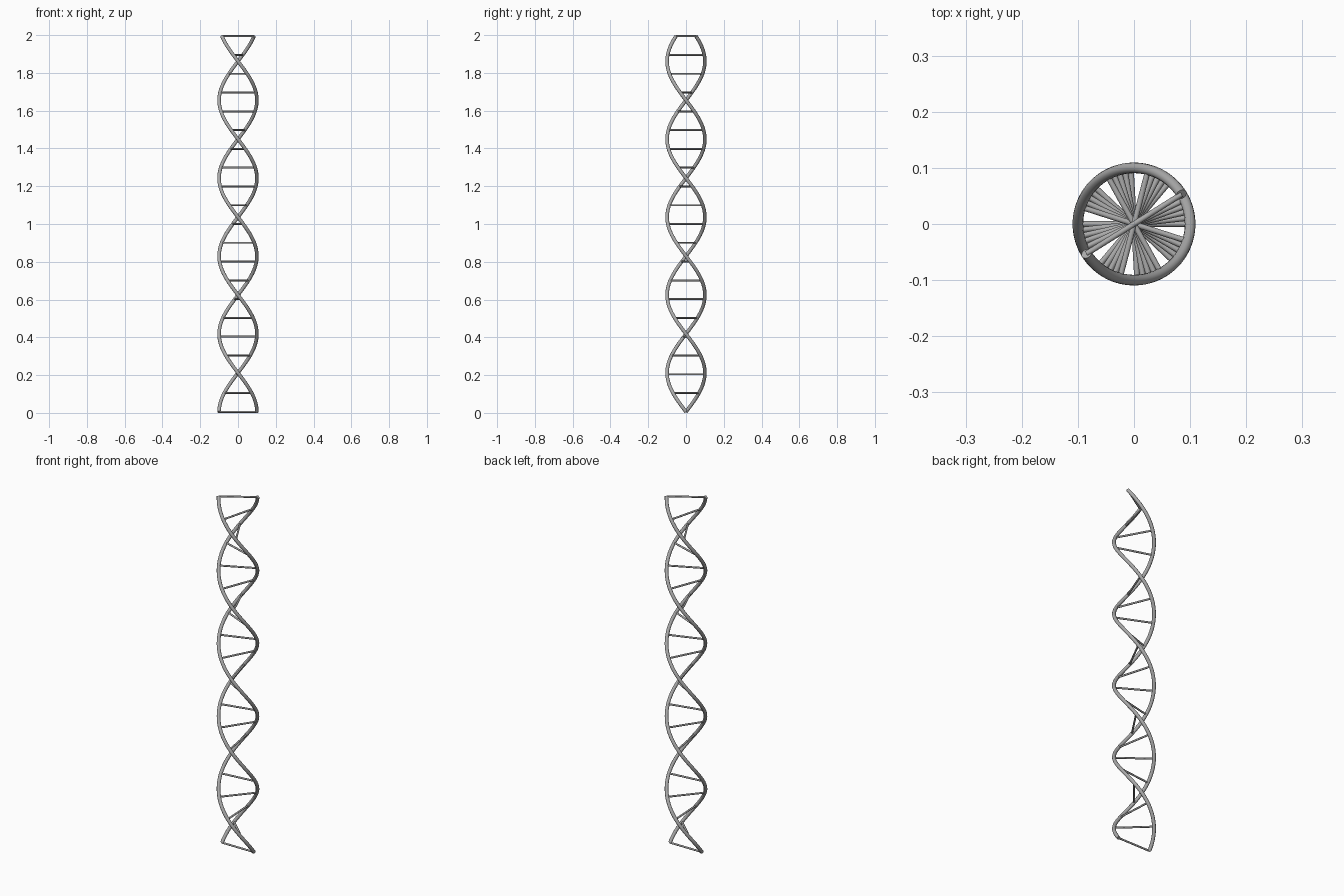
import bpy
from math import cos, sin, pi, radians

if "Cube" in bpy.data.objects:
    bpy.data.objects.remove(bpy.data.objects["Cube"])

RADIUS, TUBE, RUNG = 0.1, 0.0095, 0.005
Z0, Z1 = 0.0057, 1.9943
TWIST = -radians(868)          # total twist, clockwise going up
STEPS, RUNGS = 240, 21

# Dark grey for all parts
grey = bpy.data.materials.new("dark_grey")
grey.diffuse_color = (0.4, 0.4, 0.4, 1)
grey.use_nodes = True
grey.node_tree.nodes["Principled BSDF"].inputs["Base Color"].default_value = grey.diffuse_color


def helix_point(t, phase=0.0):
    a = TWIST * t + phase
    return (RADIUS * cos(a), RADIUS * sin(a), Z0 + (Z1 - Z0) * t)


def finish(ob):
    ob.data.materials.append(grey)
    bpy.ops.object.shade_smooth_by_angle(angle=radians(40))


def strand(name, phase):
    cu = bpy.data.curves.new(name, 'CURVE')
    cu.dimensions = '3D'
    cu.bevel_depth = TUBE
    cu.bevel_resolution = 4
    cu.use_fill_caps = True
    sp = cu.splines.new('POLY')
    sp.points.add(STEPS)
    for i, p in enumerate(sp.points):
        p.co = (*helix_point(i / STEPS, phase), 1)
    ob = bpy.data.objects.new(name, cu)
    bpy.context.collection.objects.link(ob)
    bpy.ops.object.select_all(action='DESELECT')
    ob.select_set(True)
    bpy.context.view_layer.objects.active = ob
    bpy.ops.object.convert(target='MESH')
    finish(bpy.context.object)


# Two twisted side rails
strand("strand_a", 0.0)
strand("strand_b", pi)

# Horizontal rungs joining the rails
for i in range(RUNGS):
    t = i / (RUNGS - 1)
    bpy.ops.mesh.primitive_cylinder_add(
        vertices=12, radius=RUNG, depth=2 * RADIUS,
        location=(0, 0, helix_point(t)[2]), rotation=(0, pi / 2, TWIST * t))
    bpy.context.object.name = f"rung_{i + 1:02d}"
    finish(bpy.context.object)
